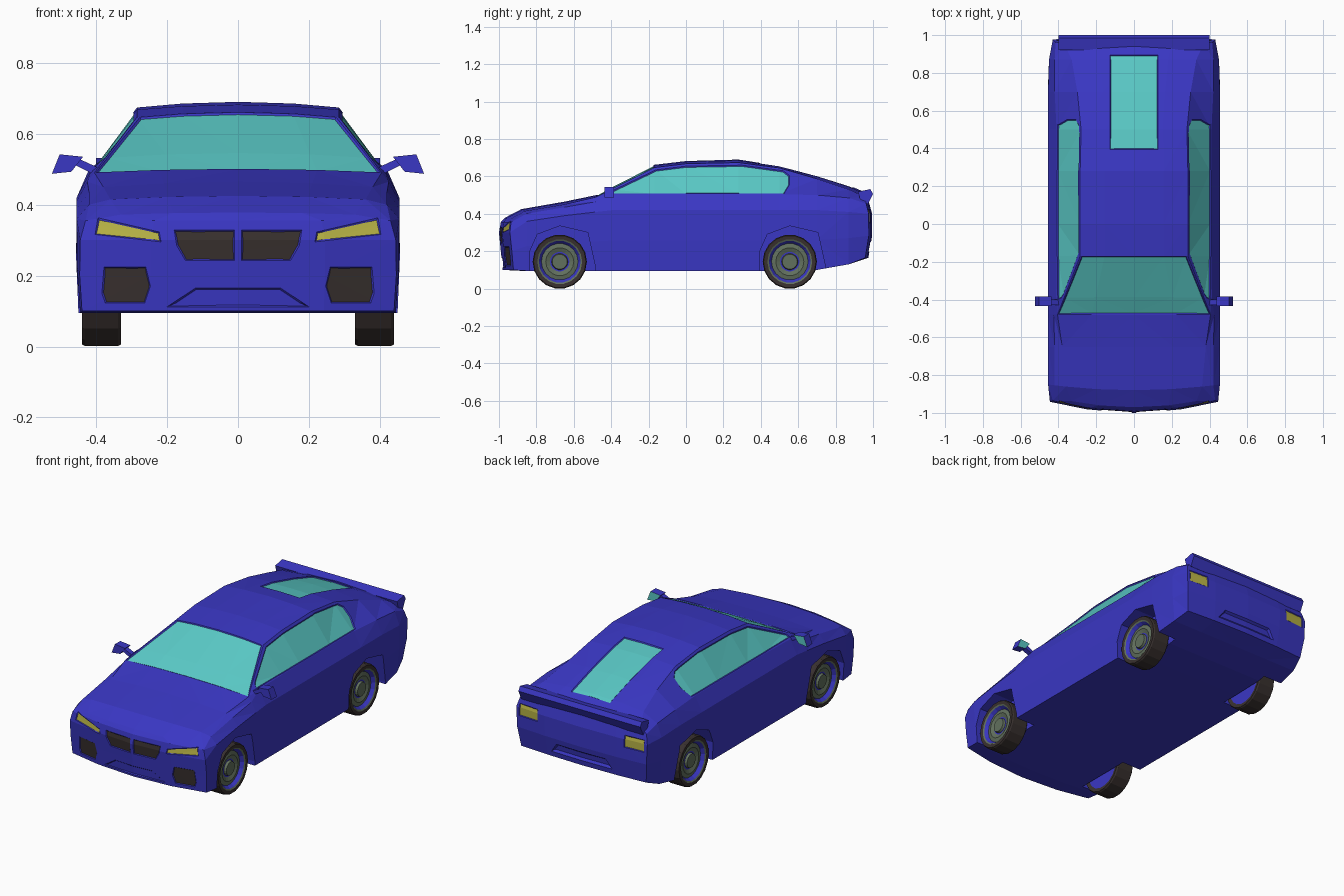
import bpy, bmesh, math
from mathutils import Vector

if "Cube" in bpy.data.objects:
    bpy.data.objects.remove(bpy.data.objects["Cube"])


def material(name, colour):
    mat = bpy.data.materials.new(name)
    mat.use_nodes = True
    mat.diffuse_color = (*colour, 1)
    mat.node_tree.nodes["Principled BSDF"].inputs["Base Color"].default_value = (*colour, 1)
    return mat


PAINT, GLASS, LAMP, RUBBER, METAL = range(5)
MATERIALS = [
    material("blue paint", (0.042, 0.038, 0.55)),
    material("aqua glass", (0.1, 0.58, 0.56)),
    material("yellow lamp", (0.48, 0.45, 0.06)),
    material("dark rubber", (0.04, 0.03, 0.028)),
    material("grey green metal", (0.12, 0.16, 0.11)),
]


def finish(bm, name):
    bmesh.ops.recalc_face_normals(bm, faces=bm.faces[:])
    mesh = bpy.data.meshes.new(name)
    bm.to_mesh(mesh)
    bm.free()
    for mat in MATERIALS:
        mesh.materials.append(mat)
    obj = bpy.data.objects.new(name, mesh)
    bpy.context.scene.collection.objects.link(obj)
    return obj


def prism(bm, axis, outline, low, high):
    """Extrude an outline along an axis; returns the two end faces."""
    def ring(depth):
        verts = []
        for point in outline:
            co = list(point)
            co.insert(axis, depth)
            verts.append(bm.verts.new(co))
        return verts
    a, b = ring(low), ring(high)
    n = len(a)
    for i in range(n):
        j = (i + 1) % n
        bm.faces.new((a[i], a[j], b[j], b[i]))
    return bm.faces.new(a), bm.faces.new(b)


# Body stations: y, floor z, sill x, shoulder x z, belt x z, roof edge x z, centre z
STATIONS = [
    (-.94, .10, .44, .445, .30, .43, .355, .33, .372, .378),
    (-.85, .095, .445, .455, .36, .42, .40, .36, .415, .425),
    (-.65, .095, .45, .455, .39, .42, .435, .38, .45, .465),
    (-.48, .095, .45, .455, .41, .425, .465, .405, .49, .50),
    (-.39, .095, .45, .455, .42, .412, .502, .37, .537, .55),
    (-.17, .095, .45, .455, .42, .41, .505, .285, .647, .662),
    (0, .095, .45, .455, .42, .41, .505, .285, .668, .682),
    (.28, .095, .45, .455, .42, .41, .505, .285, .674, .69),
    (.5, .095, .45, .455, .42, .41, .505, .28, .645, .656),
    (.7, .10, .45, .455, .42, .42, .50, .30, .587, .605),
    (.87, .13, .435, .45, .41, .42, .485, .33, .53, .552),
    (.97, .165, .41, .43, .40, .415, .455, .37, .49, .51),
]
BOW = {0: -.06, 1: -.03, len(STATIONS) - 1: .02}
LEAN = {0: (.02, .01, 0, .01, .03), len(STATIONS) - 1: (-.015, .005, .005, -.01, -.02)}


def shifted_y(k, x, level):
    bow = BOW.get(k, 0) * (1 - (x / .45) ** 2)
    return STATIONS[k][0] + bow + LEAN.get(k, (0,) * 5)[level]


def body_ring(bm, k):
    y, floor, sill, sx, sz, bx, bz, ex, ez, top = STATIONS[k]
    half = [(0, floor), (sill * .55, floor), (sill, floor),
            ((sill + sx) / 2 + .004, (floor + sz) / 2), (sx, sz), (bx, bz),
            (ex, ez), (ex * .55, top - (top - ez) * .3), (0, top)]
    ring = [(x, z, min(max(i, 2), 6) - 2) for i, (x, z) in enumerate(half)]
    ring += [(-x, z, lv) for x, z, lv in ring[7:0:-1]]
    return [bm.verts.new((x, shifted_y(k, x, lv), z)) for x, z, lv in ring]


def cap(bm, ring, k):
    """Close an end with a bowed grid between the floor and the top edge."""
    rows = [[ring[i] for i in (2, 1, 0, 15, 14)]]
    for i in (3, 4, 5):
        side = ring[i].co
        inner = [bm.verts.new((side.x * f, shifted_y(k, side.x * f, i - 2), side.z))
                 for f in (.55, 0, -.55)]
        rows.append([ring[i], *inner, ring[16 - i]])
    rows.append(ring[6:11])
    for low, high in zip(rows, rows[1:]):
        for c in range(4):
            bm.faces.new((low[c], low[c + 1], high[c + 1], high[c]))


def paint(bm, axis, sign, outline, mat, reach=-9, rim=.005):
    """Cut a convex outline into faces looking along an axis and sink it slightly."""
    u, v = [i for i in range(3) if i != axis]
    edges = list(zip(outline, outline[1:] + outline[:1]))
    spans = [(i, min(p[n] for p in outline), max(p[n] for p in outline))
             for n, i in enumerate((u, v))]

    def candidates():
        bm.normal_update()
        return [f for f in bm.faces
                if f.normal[axis] * sign > .3
                and f.calc_center_median()[axis] * sign > reach
                and all(min(w.co[i] for w in f.verts) < high
                        and max(w.co[i] for w in f.verts) > low for i, low, high in spans)]

    for a, b in edges:
        point, normal = Vector(), Vector()
        point[u], point[v] = a
        normal[u], normal[v] = b[1] - a[1], a[0] - b[0]
        faces = candidates()
        geom = set(faces)
        for f in faces:
            geom.update(f.edges, f.verts)
        bmesh.ops.bisect_plane(bm, geom=list(geom), dist=1e-5,
                               plane_co=point, plane_no=normal.normalized())

    def inside(f):
        c = f.calc_center_median()
        turns = [(b[0] - a[0]) * (c[v] - a[1]) - (b[1] - a[1]) * (c[u] - a[0]) for a, b in edges]
        return min(turns) > 0 or max(turns) < 0

    chosen = [f for f in candidates() if inside(f)]
    if chosen:
        border = bmesh.ops.inset_region(bm, faces=chosen, thickness=rim, depth=-rim,
                                        use_boundary=True)
        for f in border["faces"]:
            f.material_index = PAINT
        for f in chosen:
            f.material_index = mat


# Body shell
bm = bmesh.new()
rings = [body_ring(bm, k) for k in range(len(STATIONS))]
for a, b in zip(rings, rings[1:]):
    for i in range(16):
        j = (i + 1) % 16
        bm.faces.new((a[i], a[j], b[j], b[i]))
cap(bm, rings[0], 0)
cap(bm, rings[-1], len(STATIONS) - 1)
bmesh.ops.triangulate(bm, faces=bm.faces[:])
body = finish(bm, "body")

# Wheel arches cut from the shell
AXLES = {"front": -.675, "rear": .555}
ARCH = [(-.16, 0), (-.16, .2), (-.12, .29), (0, .335), (.15, .3), (.19, .12), (.195, 0)]
bm = bmesh.new()
for y in AXLES.values():
    for low, high in ((.325, .6), (-.6, -.325)):
        prism(bm, 0, [(y + dy, z) for dy, z in ARCH], low, high)
cutter = finish(bm, "arch_cutter")
cutter.hide_render = True
mod = body.modifiers.new("arches", "BOOLEAN")
mod.operation, mod.solver, mod.object = "DIFFERENCE", "EXACT", cutter
bm = bmesh.new()
bm.from_object(body, bpy.context.evaluated_depsgraph_get())
body.modifiers.clear()
bpy.data.objects.remove(cutter)
for f in bm.faces:
    f.material_index = PAINT
bmesh.ops.triangulate(bm, faces=bm.faces[:])

# Glass, lamps, grilles and bumper recesses
paint(bm, 2, 1, [(-.4, -.478), (.4, -.478), (.277, -.173), (-.277, -.173)], GLASS, .3)
paint(bm, 2, 1, [(-.128, .395), (.128, .395), (.128, .895), (-.128, .895)], GLASS, .3)
SIDE_WINDOW = [(-.4, .509), (-.39, .525), (-.16, .635), (0, .655), (.3, .66),
               (.52, .63), (.553, .605), (.553, .555), (.525, .509)]
HEADLAMP = [(.395, .363), (.403, .316), (.217, .295), (.222, .323)]
GRILLE = [(.01, .328), (.18, .328), (.173, .285), (.148, .242), (.01, .242)]
VENT = [(.26, .224), (.378, .224), (.384, .15), (.374, .122), (.263, .122), (.247, .17)]
TAIL_LAMP = [(.285, .352), (.41, .352), (.41, .422), (.285, .422)]
for s in (1, -1):
    paint(bm, 0, s, SIDE_WINDOW, GLASS, .2)
    for outline, mat in ((HEADLAMP, LAMP), (GRILLE, RUBBER), (VENT, RUBBER)):
        paint(bm, 1, -1, [(x * s, z) for x, z in outline], mat, .8, .004)
    paint(bm, 1, 1, [(x * s, z) for x, z in TAIL_LAMP], LAMP, .8, .004)
paint(bm, 1, -1, [(-.12, .165), (.12, .165), (.2, .112), (-.2, .112)], PAINT, .8)
paint(bm, 1, 1, [(-.16, .25), (.16, .25), (.2, .195), (-.2, .195)], PAINT, .8, .012)
bm.to_mesh(body.data)
bm.free()

# Tail spoiler
bm = bmesh.new()
prism(bm, 0, [(.92, .518), (.985, .532), (1, .507), (.972, .45), (.93, .48)], -.4, .4)
finish(bm, "spoiler")

# Wheels: radius, x, colour of the band that starts there
WHEEL = [(.118, .335, RUBBER), (.14, .33, RUBBER), (.145, .338, RUBBER), (.145, .432, RUBBER),
         (.14, .44, RUBBER), (.12, .438, METAL), (.112, .434, PAINT), (.098, .415, METAL),
         (.075, .42, METAL), (.052, .41, PAINT), (.044, .41, METAL), (.04, .424, METAL),
         (.015, .424, METAL)]
SIDES = 18


def wheel(name, side, y):
    bm = bmesh.new()
    bands = []
    for r, x, _ in WHEEL:
        angles = [math.tau * (i + .5) / SIDES for i in range(SIDES)]
        bands.append([bm.verts.new((side * x, y + r * math.sin(t), .144 + r * math.cos(t)))
                      for t in angles])
    for (a, b), (_, _, mat) in zip(zip(bands, bands[1:]), WHEEL):
        for i in range(SIDES):
            j = (i + 1) % SIDES
            bm.faces.new((a[i], a[j], b[j], b[i])).material_index = mat
    bm.faces.new(bands[0]).material_index = PAINT
    bm.faces.new(bands[-1]).material_index = METAL
    finish(bm, name)


# Door mirrors with glass on the rear face
def door_mirror(name, side):
    bm = bmesh.new()
    head = [(.437, .535), (.503, .542), (.525, .487), (.47, .493)]
    arm = [(.385, .475), (.385, .5), (.45, .53), (.46, .512)]
    _, back = prism(bm, 1, [(x * side, z) for x, z in head], -.435, -.385)
    back.material_index = GLASS
    prism(bm, 1, [(x * side, z) for x, z in arm], -.43, -.4)
    finish(bm, name)


for label, side in (("left", 1), ("right", -1)):
    door_mirror(f"{label}_mirror", side)
    for end, y in AXLES.items():
        wheel(f"{end}_{label}_wheel", side, y)
